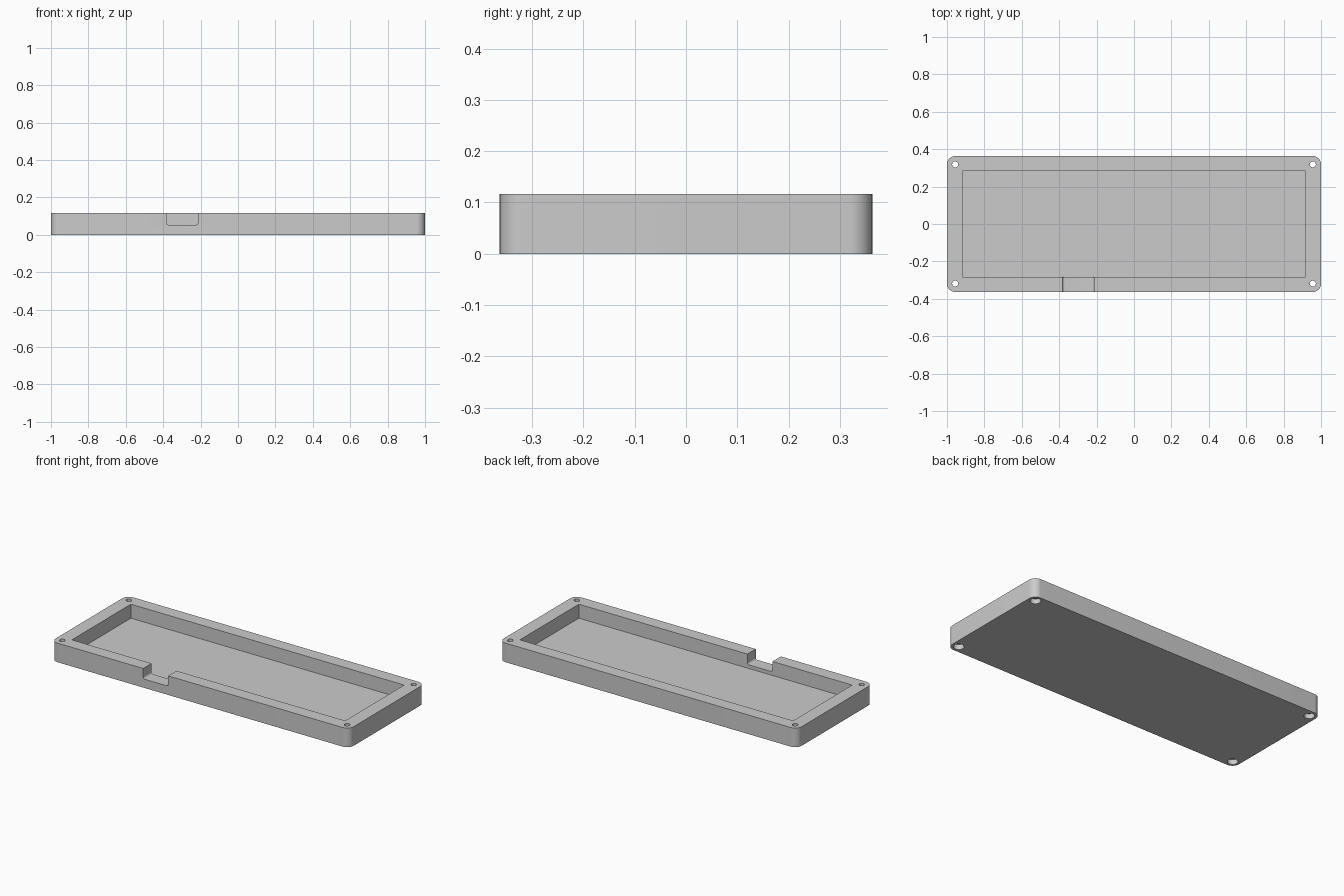
import bpy, bmesh
from math import cos, sin, pi

cube = bpy.data.objects.get("Cube")
if cube:
    bpy.data.objects.remove(cube, do_unlink=True)

HALF_X, HALF_Y, HEIGHT = 1.0, 0.363, 0.116
CORNER = 0.044
FLOOR = 0.031

grey = bpy.data.materials.new("light grey plastic")
grey.use_nodes = True
grey.diffuse_color = (0.6, 0.6, 0.6, 1)
grey.node_tree.nodes["Principled BSDF"].inputs["Base Color"].default_value = (0.6, 0.6, 0.6, 1)


def rounded_rect(cx, cy, hx, hy, r, steps=12):
    """Counter-clockwise outline of a rectangle with round corners."""
    pts = []
    for i, (sx, sy) in enumerate([(1, 1), (-1, 1), (-1, -1), (1, -1)]):
        for k in range(steps + 1):
            a = (i + k / steps) * pi / 2
            pts.append((cx + sx * (hx - r) + r * cos(a), cy + sy * (hy - r) + r * sin(a)))
    return pts


def prism(name, outline, low, high, axis="z"):
    """Extrude a flat outline along z, or along y for an (x, z) outline."""
    bm = bmesh.new()
    place = (lambda u, v, w: (u, v, w)) if axis == "z" else (lambda u, v, w: (u, w, v))
    base = bm.faces.new([bm.verts.new(place(u, v, low)) for u, v in outline])
    top = bmesh.ops.extrude_face_region(bm, geom=[base])["geom"]
    shift = place(0, 0, high - low)
    bmesh.ops.translate(bm, vec=shift, verts=[g for g in top if isinstance(g, bmesh.types.BMVert)])
    bmesh.ops.recalc_face_normals(bm, faces=bm.faces)
    mesh = bpy.data.meshes.new(name)
    bm.to_mesh(mesh)
    bm.free()
    obj = bpy.data.objects.new(name, mesh)
    bpy.context.collection.objects.link(obj)
    mesh.materials.append(grey)
    return obj


def circle(cx, cy, r, steps=32):
    return [(cx + r * cos(2 * pi * k / steps), cy + r * sin(2 * pi * k / steps)) for k in range(steps)]


# Solid body with round corners
tray = prism("tray_case", rounded_rect(0, 0, HALF_X, HALF_Y, CORNER), 0, HEIGHT)

# Rectangular cavity
ix, iy = 0.917, 0.283
cutters = [prism("cavity_cutter", [(-ix, -iy), (ix, -iy), (ix, iy), (-ix, iy)], FLOOR, 0.2)]

# Cable notch through the front wall, rounded at the bottom
cutters.append(prism("notch_cutter", rounded_rect(-0.298, 0.153, 0.084, 0.1, 0.012, 6),
                     -0.45, -0.25, axis="y"))

# Screw holes with wider head pockets underneath
for sx in (-1, 1):
    for sy in (-1, 1):
        x, y = sx * (HALF_X - CORNER), sy * (HALF_Y - CORNER)
        cutters.append(prism("screw_hole_cutter", circle(x, y, 0.016), -0.05, 0.2))
        cutters.append(prism("screw_head_cutter", circle(x, y, 0.029), -0.05, 0.03))

for cutter in cutters:
    cutter.hide_render = True
    mod = tray.modifiers.new(cutter.name, "BOOLEAN")
    mod.operation = "DIFFERENCE"
    mod.solver = "EXACT"
    mod.object = cutter

# Apply the cuts and drop the cutters
graph = bpy.context.evaluated_depsgraph_get()
result = bpy.data.meshes.new_from_object(tray.evaluated_get(graph))
tray.modifiers.clear()
tray.data = result
for cutter in cutters:
    bpy.data.objects.remove(cutter, do_unlink=True)

# Smooth round corners, sharp edges elsewhere
bpy.ops.object.select_all(action="DESELECT")
tray.select_set(True)
bpy.context.view_layer.objects.active = tray
bpy.ops.object.shade_smooth_by_angle(angle=pi / 6)
